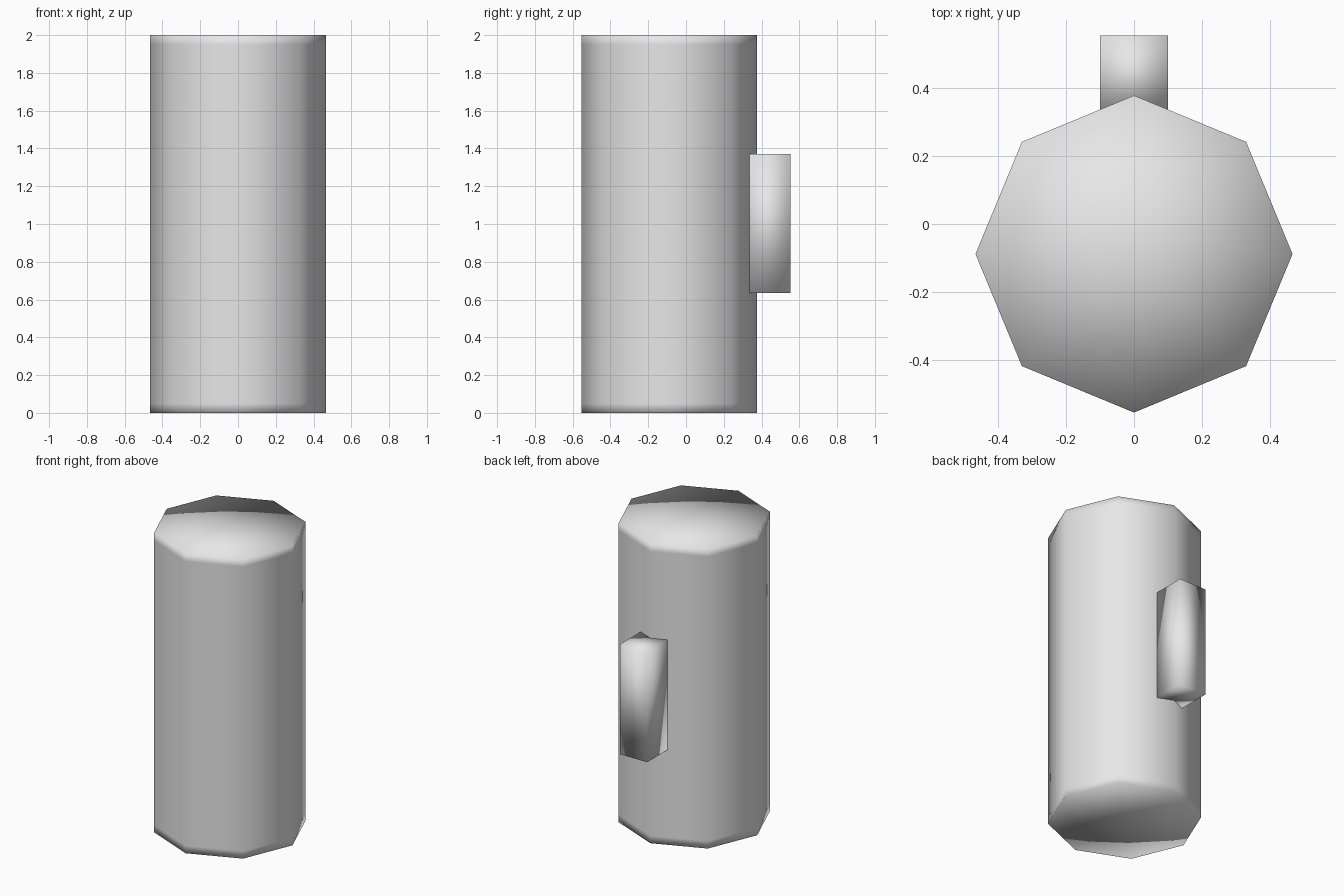
import bpy, bmesh, math

if "Cube" in bpy.data.objects:
    bpy.data.objects.remove(bpy.data.objects["Cube"])

SIDES, RADIUS, CENTRE_Y = 8, 0.465, -0.088

grey = bpy.data.materials.new("light grey")
grey.diffuse_color = (0.8, 0.8, 0.8, 1)
grey.use_nodes = True
grey.node_tree.nodes["Principled BSDF"].inputs["Base Color"].default_value = grey.diffuse_color


def make_object(name, bm):
    """Turn a bmesh into a smooth grey object."""
    bmesh.ops.recalc_face_normals(bm, faces=bm.faces)
    for f in bm.faces:
        f.smooth = True
    mesh = bpy.data.meshes.new(name)
    bm.to_mesh(mesh)
    bm.free()
    mesh.materials.append(grey)
    obj = bpy.data.objects.new(name, mesh)
    bpy.context.collection.objects.link(obj)
    return obj


# Body: solid octagonal column, with support loops close to both ends
bm = bmesh.new()
rings = []
for z in (0, 0.05, 1.95, 2):
    rings.append([bm.verts.new((RADIUS * math.cos(2 * math.pi * i / SIDES),
                                CENTRE_Y + RADIUS * math.sin(2 * math.pi * i / SIDES), z))
                  for i in range(SIDES)])
for low, high in zip(rings, rings[1:]):
    for i in range(SIDES):
        j = (i + 1) % SIDES
        bm.faces.new((low[i], low[j], high[j], high[i]))
# Flat end caps fanned around a middle point
for ring, z in ((rings[0], 0), (rings[-1], 2)):
    middle = bm.verts.new((0, CENTRE_Y, z))
    for i in range(SIDES):
        bm.faces.new((ring[i], ring[(i + 1) % SIDES], middle))
make_object("body", bm)

# Handle: block on the back corner, its inner end sunk into the body
bm = bmesh.new()
bmesh.ops.create_cube(bm, size=1)
y_in, y_out, z_low, z_high = 0.325, 0.553, 0.635, 1.37
for v in bm.verts:
    v.co = (0.1 if v.co.x > 0 else -0.1,
            y_out if v.co.y > 0 else y_in,
            z_high if v.co.z > 0 else z_low)
make_object("handle", bm)
